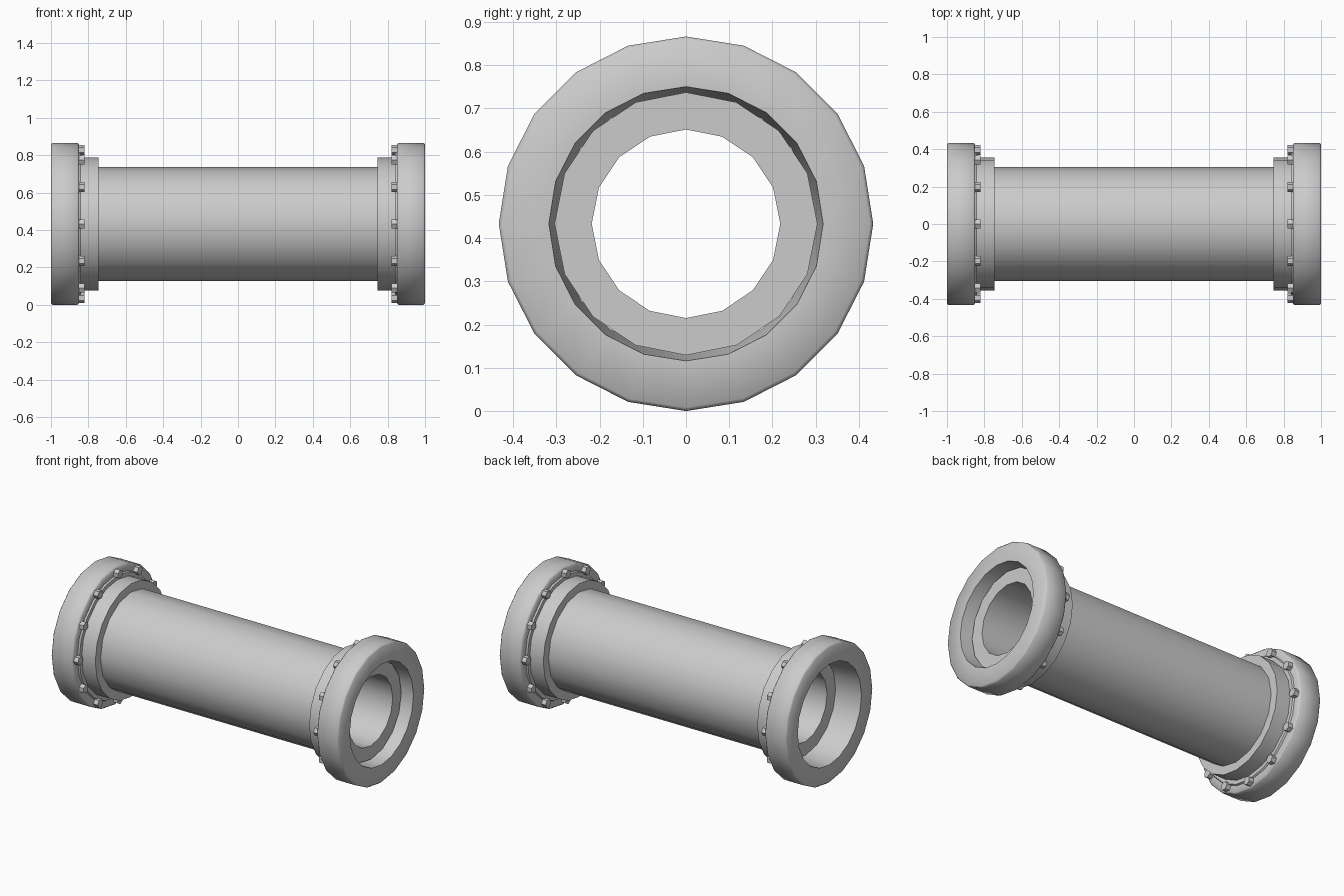
import bpy, bmesh, math
from mathutils import Matrix, Vector

if "Cube" in bpy.data.objects:
    bpy.data.objects.remove(bpy.data.objects["Cube"])

CZ = 0.433  # height of the pipe axis


def lathe(name, profile, sides):
    """Spin a closed (x, radius) profile around the pipe axis."""
    bm = bmesh.new()
    rings = []
    for i in range(sides):
        a = 2 * math.pi * i / sides
        rings.append([bm.verts.new((x, r * math.cos(a), CZ + r * math.sin(a)))
                      for x, r in profile])
    n = len(profile)
    for i in range(sides):
        p, q = rings[i], rings[(i + 1) % sides]
        for j in range(n):
            k = (j + 1) % n
            bm.faces.new((p[j], p[k], q[k], q[j]))
    return finish(name, bm)


def finish(name, bm, smooth=True):
    bmesh.ops.recalc_face_normals(bm, faces=bm.faces[:])
    me = bpy.data.meshes.new(name)
    bm.to_mesh(me)
    bm.free()
    ob = bpy.data.objects.new(name, me)
    bpy.context.collection.objects.link(ob)
    if smooth:
        bpy.ops.object.select_all(action='DESELECT')
        ob.select_set(True)
        bpy.context.view_layer.objects.active = ob
        bpy.ops.object.shade_smooth_by_angle(angle=math.radians(50))
    return ob


def bolts(name, side):
    """Ring of twelve hexagonal bolt heads on the inner flange face."""
    bm = bmesh.new()
    for i in range(12):
        rot = Matrix.Rotation(i * math.pi / 6, 4, 'X')
        pos = Matrix.Translation((side * 0.84, 0, CZ))
        m = pos @ rot @ Matrix.Translation(Vector((0, 0.395, 0))) @ Matrix.Rotation(math.pi / 2, 4, 'Y')
        bmesh.ops.create_cone(bm, cap_ends=True, segments=6, radius1=0.027,
                              radius2=0.027, depth=0.04, matrix=m)
    return finish(name, bm, smooth=False)


# hollow pipe, set deeper in the left flange than in the right one
lathe("pipe", [(-0.83, 0.218), (-0.83, 0.304), (0.925, 0.304), (0.925, 0.218)], 16)

# flange with rounded rim, shallow step, collar and tapering bore
flange = [(1.0, 0.317), (1.0, 0.425), (0.992, 0.433), (0.858, 0.433),
          (0.85, 0.425), (0.85, 0.385), (0.84, 0.38), (0.84, 0.356),
          (0.745, 0.356), (0.745, 0.30)]

for label, s in (("right", 1), ("left", -1)):
    lathe(label + "_flange", [(s * x, r) for x, r in flange], 20)
    bolts(label + "_bolts", s)
